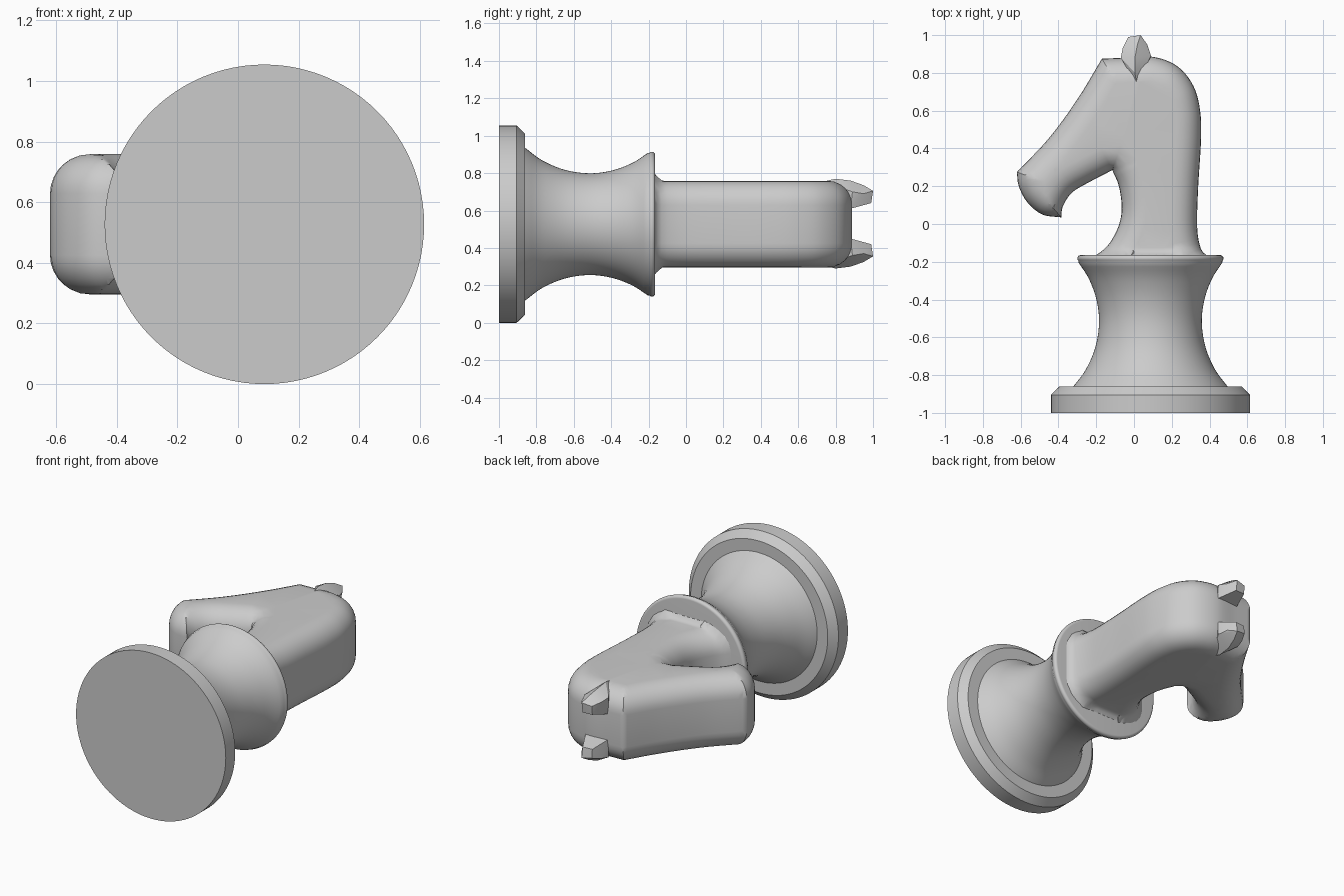
import bpy, bmesh, math
from mathutils import Vector
from mathutils.geometry import delaunay_2d_cdt, intersect_point_line

cube = bpy.data.objects.get("Cube")
if cube:
    bpy.data.objects.remove(cube)

CX, CZ = 0.087, 0.527          # turning axis, parallel to y
HALF, ROUND = 0.232, 0.13      # half thickness and edge rounding of the head
FOOT = -0.172                  # where the neck enters the collar

grey = bpy.data.materials.new("plain grey")
grey.use_nodes = True
grey.diffuse_color = (0.6, 0.6, 0.6, 1)
grey.node_tree.nodes["Principled BSDF"].inputs["Base Color"].default_value = (0.6, 0.6, 0.6, 1)


def finish(bm, name, angle=30):
    bmesh.ops.remove_doubles(bm, verts=bm.verts, dist=1e-5)
    bmesh.ops.recalc_face_normals(bm, faces=bm.faces)
    mesh = bpy.data.meshes.new(name)
    bm.to_mesh(mesh)
    bm.free()
    mesh.materials.append(grey)
    ob = bpy.data.objects.new(name, mesh)
    bpy.context.collection.objects.link(ob)
    bpy.ops.object.select_all(action='DESELECT')
    ob.select_set(True)
    bpy.context.view_layer.objects.active = ob
    bpy.ops.object.shade_smooth_by_angle(angle=math.radians(angle))
    return ob


def spline(points, step=0.025):
    """Smooth curve through the points, sampled evenly enough."""
    p = [Vector(q) for q in points]
    p = [2 * p[0] - p[1]] + p + [2 * p[-1] - p[-2]]
    out = []
    for a, b, c, d in zip(p, p[1:], p[2:], p[3:]):
        n = max(1, round((c - b).length / step))
        for i in range(n):
            t = i / n
            out.append(0.5 * (2 * b + (c - a) * t + (2 * a - 5 * b + 4 * c - d) * t * t
                              + (3 * b - a - 3 * c + d) * t ** 3))
    return out + [p[-2]]


def lathe(name, profile):
    bm = bmesh.new()
    vs = [bm.verts.new((CX + r, y, CZ)) for r, y in profile]
    es = [bm.edges.new(pair) for pair in zip(vs, vs[1:])]
    bmesh.ops.spin(bm, geom=vs + es, cent=(CX, 0, CZ), axis=(0, 1, 0),
                   angle=math.tau, steps=96)
    return finish(bm, name)


# Foot disc, waisted body and rounded collar
lathe("base_disc", [(0, -1), (0.527, -1), (0.527, -0.905), (0.483, -0.86), (0, -0.86)])
waist = spline([(0.41, -0.862), (0.342, -0.77), (0.291, -0.65), (0.272, -0.52),
                (0.286, -0.4), (0.326, -0.29), (0.38, -0.205)])
collar = [(0.37 + 0.017 * math.cos(a), -0.182 + 0.017 * math.sin(a))
          for a in [math.radians(d) for d in range(-45, 91, 15)]]
lathe("waisted_body", [(0, -0.862)] + [tuple(v) for v in waist] + collar + [(0, -0.165)])

# Head and neck side outline, split at its sharp corners
sections = [
    [(0.4, FOOT), (0.365, -0.15), (0.345, -0.1), (0.334, 0), (0.34, 0.2), (0.355, 0.45),
     (0.35, 0.6), (0.315, 0.73), (0.23, 0.835), (0.1, 0.885), (-0.05, 0.88), (-0.17, 0.875)],
    [(-0.17, 0.875), (-0.3, 0.66), (-0.45, 0.455), (-0.62, 0.275)],
    [(-0.62, 0.275), (-0.61, 0.2), (-0.565, 0.115), (-0.485, 0.05), (-0.385, 0.035)],
    [(-0.385, 0.035), (-0.378, 0.09), (-0.33, 0.165), (-0.24, 0.22), (-0.115, 0.285)],
    [(-0.115, 0.285), (-0.08, 0.2), (-0.065, 0.08), (-0.085, -0.02), (-0.14, -0.115),
     (-0.21, FOOT)],
]
outline, corners = [], set()
for s in sections:
    outline += spline(s)[:-1]
    corners.add(len(outline))
outline.append(Vector(sections[-1][-1]))
corners.discard(len(outline) - 1)
segments = list(zip(outline, outline[1:]))


def edge_distance(p):
    best = 9.0
    for a, b in segments:
        q, t = intersect_point_line(p, a, b)
        q = a.lerp(b, min(1, max(0, t)))
        best = min(best, (p - q.to_2d()).length)
    return best


def inward(a, b):
    d = (b - a).normalized()
    return Vector((-d.y, d.x))


def height(p):
    d = min(edge_distance(p), ROUND)
    z = HALF - ROUND + math.sqrt(max(0, ROUND ** 2 - (ROUND - d) ** 2))
    u = max(0, min(1, (-0.125 - p.y) / 0.04))       # flare into the collar
    return z * (1 + 0.17 * (1 - math.sqrt(1 - u * u)))


# Contour points following the rounded edge
layers = [ROUND * (1 - math.cos(math.radians(a))) for a in (12, 24, 36, 48, 60, 75, 90)]
inner = []
for i in range(1, len(outline) - 1):
    n0, n1 = inward(outline[i - 1], outline[i]), inward(outline[i], outline[i + 1])
    mid = (n0 + n1).normalized()
    for n in ([n0, mid, n1] if i in corners else [mid]):
        for d in layers:
            reach = d / max(0.3, n.dot(n0)) if i in corners else d
            p = outline[i] + n * reach
            if p.y > FOOT + 0.004 and edge_distance(p) > d - 0.003:
                inner.append(p)
for y in (-0.163, -0.155, -0.14, -0.125):
    inner += [Vector((-0.04 + 0.04 * k, y)) for k in range(7)]
foot = [outline[-1].lerp(outline[0], k / 20) for k in range(1, 20)]

loop = outline + foot
verts, _, faces, *_ = delaunay_2d_cdt(loop + inner, [], [list(range(len(loop)))], 1, 1e-5)
bm = bmesh.new()
zs = [height(v) for v in verts]
top = [bm.verts.new((v.x, v.y, CZ + z)) for v, z in zip(verts, zs)]
low = [bm.verts.new((v.x, v.y, CZ - z)) for v, z in zip(verts, zs)]
twin = dict(zip(top, low))
for f in faces:
    bm.faces.new([top[i] for i in f])
    bm.faces.new([low[i] for i in reversed(f)])
for e in [e for e in bm.edges if e.is_boundary and e.verts[0] in twin]:
    a, b = e.verts
    bm.faces.new((a, b, twin[b], twin[a]))
finish(bm, "head_and_neck", 35)

# Pair of pointed ears, mirrored across the head
ridge = [(0.015, 0.735, 0.225), (0.005, 0.8, 0.24), (0.005, 0.88, 0.23),
         (0.018, 0.95, 0.205), (0.035, 1.0, 0.175)]
sides = [(-0.07, 0.88, 0.19), (-0.06, 0.93, 0.18), (-0.03, 0.99, 0.165), (0.09, 0.89, 0.17),
         (0.07, 0.95, 0.16), (-0.065, 0.87, 0.08), (0.09, 0.88, 0.08),
         (-0.03, 0.985, 0.11), (0.035, 0.99, 0.11), (0.015, 0.75, 0.12)]
for name, sign in (("upper_ear", 1), ("lower_ear", -1)):
    bm = bmesh.new()
    for x, y, z in ridge + sides:
        bm.verts.new((x, y, CZ + 0.003 + sign * z))
    hull = bmesh.ops.convex_hull(bm, input=bm.verts)
    bmesh.ops.delete(bm, geom=[v for v in bm.verts if not v.link_faces], context='VERTS')
    finish(bm, name, 25)
